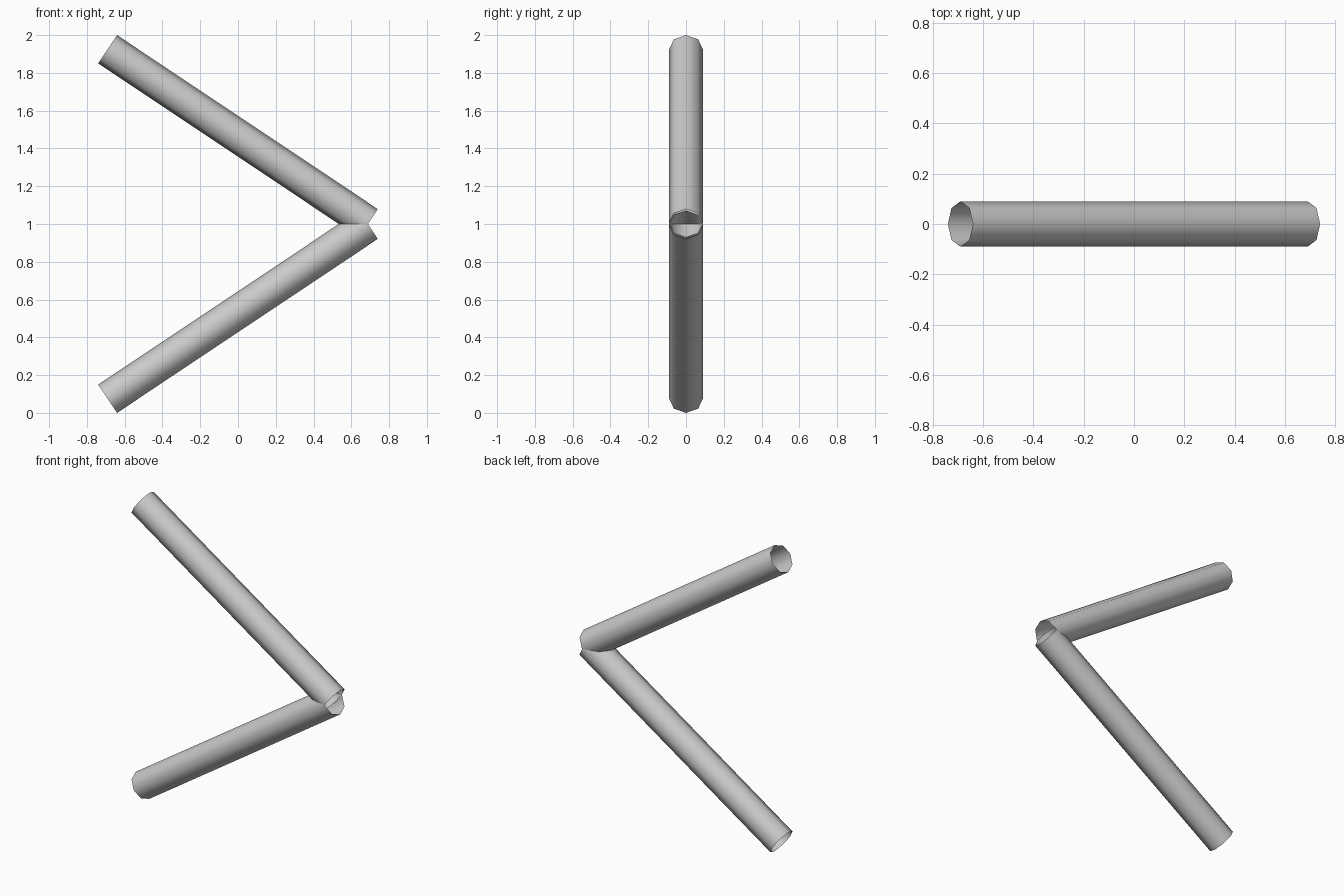
import bpy
from mathutils import Vector

if "Cube" in bpy.data.objects:
    bpy.data.objects.remove(bpy.data.objects["Cube"])

RADIUS = 0.09
SIDES = 8


def open_tube(name, start, end):
    """Open-ended eight-sided tube between two points in the XZ plane."""
    start, end = Vector(start), Vector(end)
    axis = end - start
    bpy.ops.mesh.primitive_cylinder_add(
        vertices=SIDES, radius=RADIUS, depth=axis.length,
        end_fill_type='NOTHING', location=(start + end) / 2,
        rotation=axis.to_track_quat('Z', 'Y').to_euler())
    tube = bpy.context.object
    tube.name = name
    bpy.ops.object.shade_smooth()
    return tube


# Two arms meeting and overlapping at the right-hand elbow
for name, side in (("upper_arm", 1), ("lower_arm", -1)):
    open_tube(name, (-0.69, 0, 1 + side * 0.925), (0.69, 0, 1 + side * 0.004))
